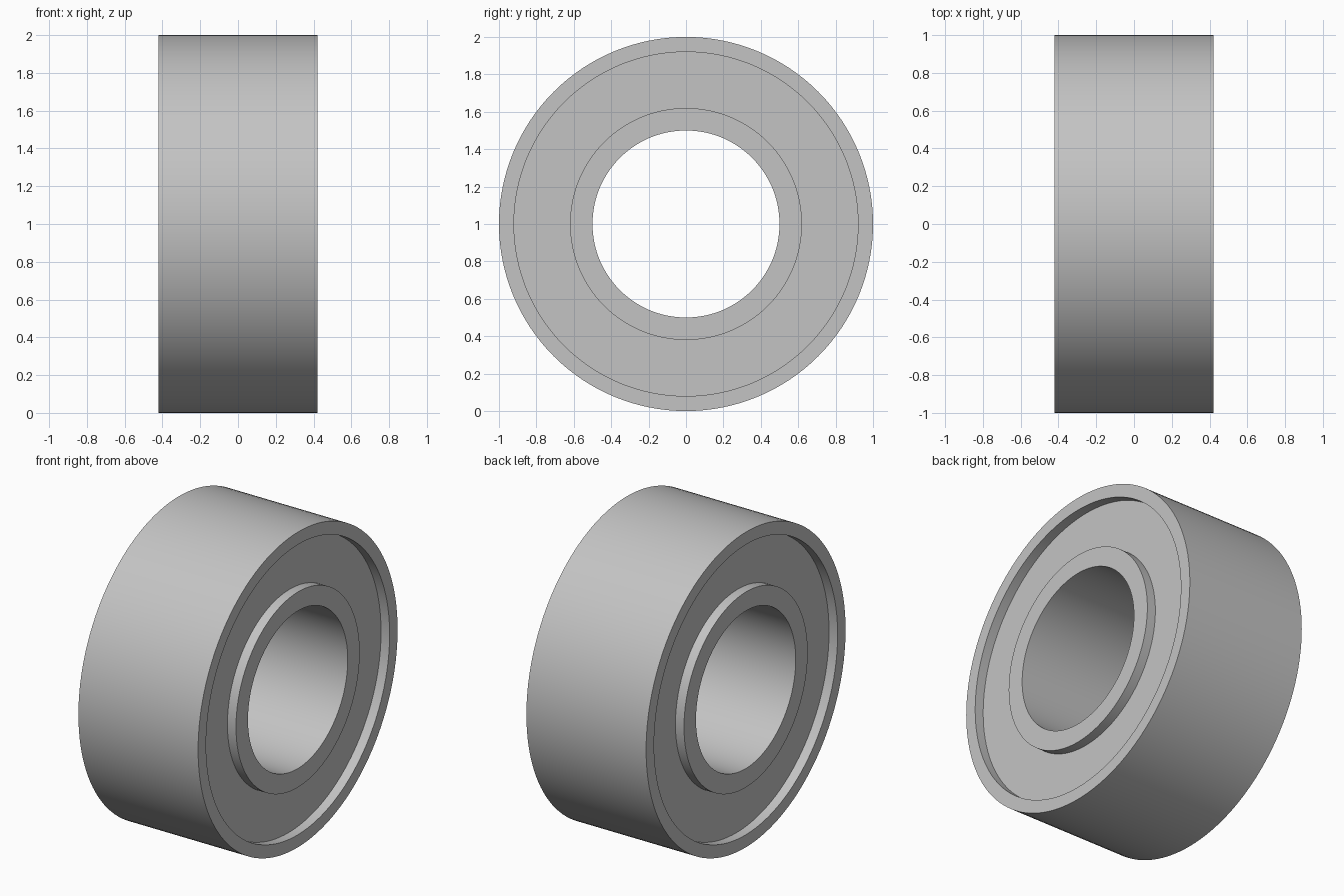
import bpy
import bmesh
import math
from mathutils import Matrix

SEGMENTS = 128
HALF_WIDTH = 0.42
SHIELD_HALF_WIDTH = 0.36

if "Cube" in bpy.data.objects:
    bpy.data.objects.remove(bpy.data.objects["Cube"], do_unlink=True)

steel = bpy.data.materials.new("grey steel")
steel.use_nodes = True
colour = (0.55, 0.55, 0.55, 1)
steel.diffuse_color = colour
steel.node_tree.nodes["Principled BSDF"].inputs["Base Color"].default_value = colour


def lathe_ring(name, inner, outer, half):
    """Turn a rectangular section around the x axis, at axle height."""
    section = [(-half, inner), (half, inner), (half, outer), (-half, outer)]
    bm = bmesh.new()
    loops = []
    for i in range(SEGMENTS):
        turn = Matrix.Rotation(math.tau * i / SEGMENTS, 3, "X")
        loops.append([bm.verts.new(turn @ Matrix.Identity(3).col[0] * x
                                   + turn.col[2] * r) for x, r in section])
    for i, a in enumerate(loops):
        b = loops[(i + 1) % SEGMENTS]
        for j in range(len(section)):
            k = (j + 1) % len(section)
            bm.faces.new((a[j], a[k], b[k], b[j]))
    bmesh.ops.recalc_face_normals(bm, faces=bm.faces)
    mesh = bpy.data.meshes.new(name)
    bm.to_mesh(mesh)
    bm.free()
    mesh.materials.append(steel)
    obj = bpy.data.objects.new(name, mesh)
    obj.location.z = 1
    bpy.context.collection.objects.link(obj)
    bpy.ops.object.select_all(action="DESELECT")
    obj.select_set(True)
    bpy.context.view_layer.objects.active = obj
    bpy.ops.object.shade_smooth_by_angle(angle=math.radians(30))
    return obj


# Outer and inner races, with the recessed shield seated between them
lathe_ring("outer_race", 0.92, 1.0, HALF_WIDTH)
lathe_ring("inner_race", 0.5, 0.62, HALF_WIDTH)
lathe_ring("shield", 0.615, 0.925, SHIELD_HALF_WIDTH)
